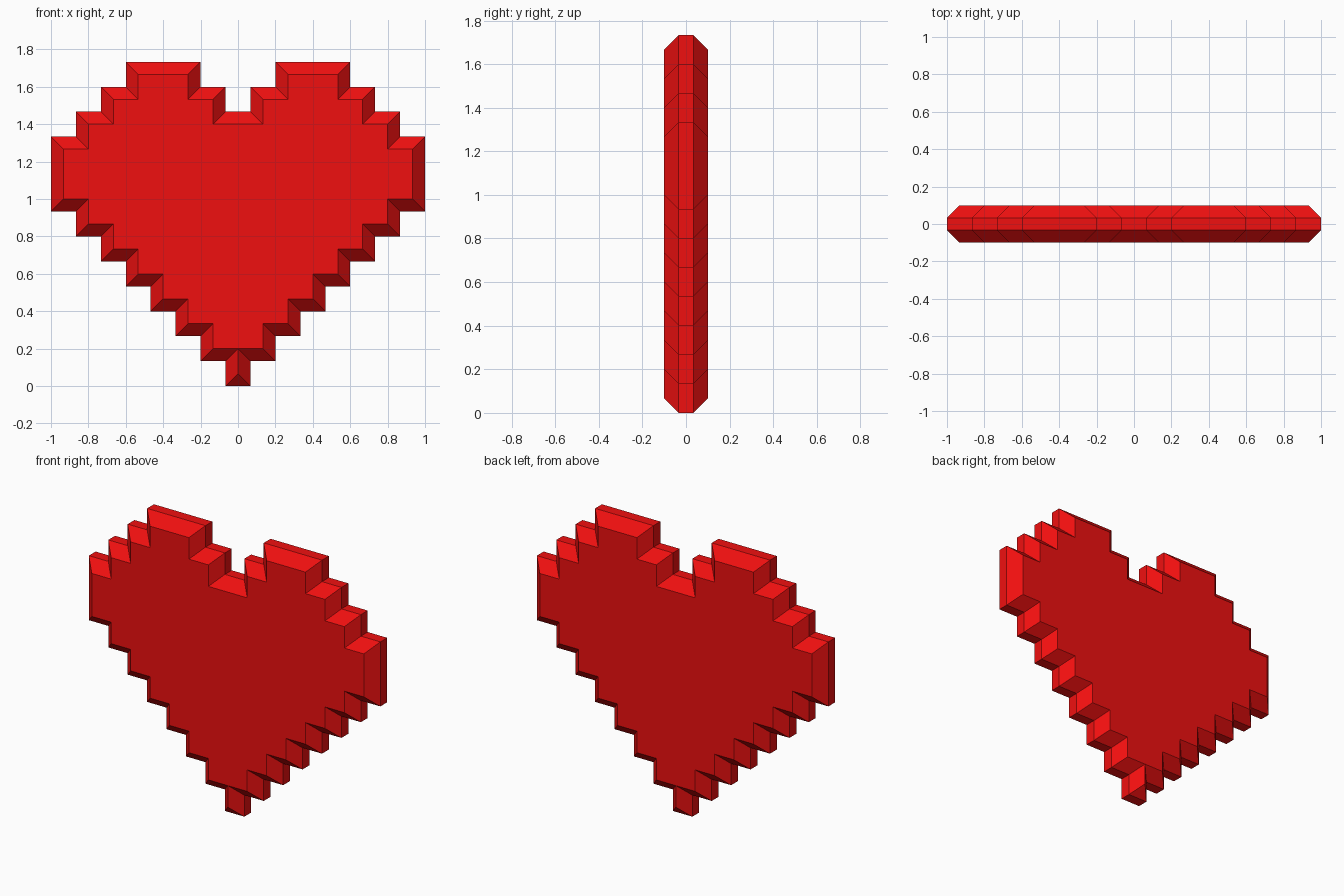
import bpy, bmesh

if "Cube" in bpy.data.objects:
    bpy.data.objects.remove(bpy.data.objects["Cube"])

U = 2 / 15          # one pixel of the stepped outline
INSET = U / 2       # chamfer width
HALF_BAND = U / 4   # half thickness of the straight rim
HALF_DEPTH = 0.75 * U

# Right half of the stepped outline in pixels, bottom to top
right = [(0.5, 0)]
for i in range(1, 8):
    right += [(i - 0.5, i), (i + 0.5, i)]
right += [(7.5, 10), (6.5, 10), (6.5, 11), (5.5, 11), (5.5, 12), (4.5, 12),
          (4.5, 13), (1.5, 13), (1.5, 12), (0.5, 12), (0.5, 11)]
outline = [(x * U, z * U) for x, z in right + [(-x, z) for x, z in reversed(right)]]
n = len(outline)


def inward(a, b):
    """Unit normal pointing into the shape for an axis-aligned edge."""
    dx, dz = b[0] - a[0], b[1] - a[1]
    length = abs(dx) + abs(dz)
    return -dz / length, dx / length


# Mitred inset of the outline, used for the front and back faces
inner = []
for i, p in enumerate(outline):
    n1 = inward(outline[i - 1], p)
    n2 = inward(p, outline[(i + 1) % n])
    inner.append((p[0] + INSET * (n1[0] + n2[0]), p[1] + INSET * (n1[1] + n2[1])))

# Four rings: front face, two rim edges, back face
bm = bmesh.new()
rings = [[bm.verts.new((x, y, z)) for x, z in pts]
         for pts, y in ((inner, -HALF_DEPTH), (outline, -HALF_BAND),
                        (outline, HALF_BAND), (inner, HALF_DEPTH))]
for a, b in zip(rings, rings[1:]):
    for i in range(n):
        j = (i + 1) % n
        bm.faces.new((a[i], a[j], b[j], b[i]))

# Flat faces stop above the bottom pixel, which closes into a ridge
for ring in (rings[0], rings[-1]):
    bm.faces.new(ring[1:-2])
bmesh.ops.remove_doubles(bm, verts=bm.verts, dist=1e-4)
bmesh.ops.recalc_face_normals(bm, faces=bm.faces)

mesh = bpy.data.meshes.new("pixel_heart")
bm.to_mesh(mesh)
bm.free()
heart = bpy.data.objects.new("pixel_heart", mesh)
bpy.context.collection.objects.link(heart)

red = bpy.data.materials.new("red")
red.diffuse_color = (0.87, 0.005, 0.005, 1)
red.use_nodes = True
red.node_tree.nodes["Principled BSDF"].inputs["Base Color"].default_value = red.diffuse_color
mesh.materials.append(red)
